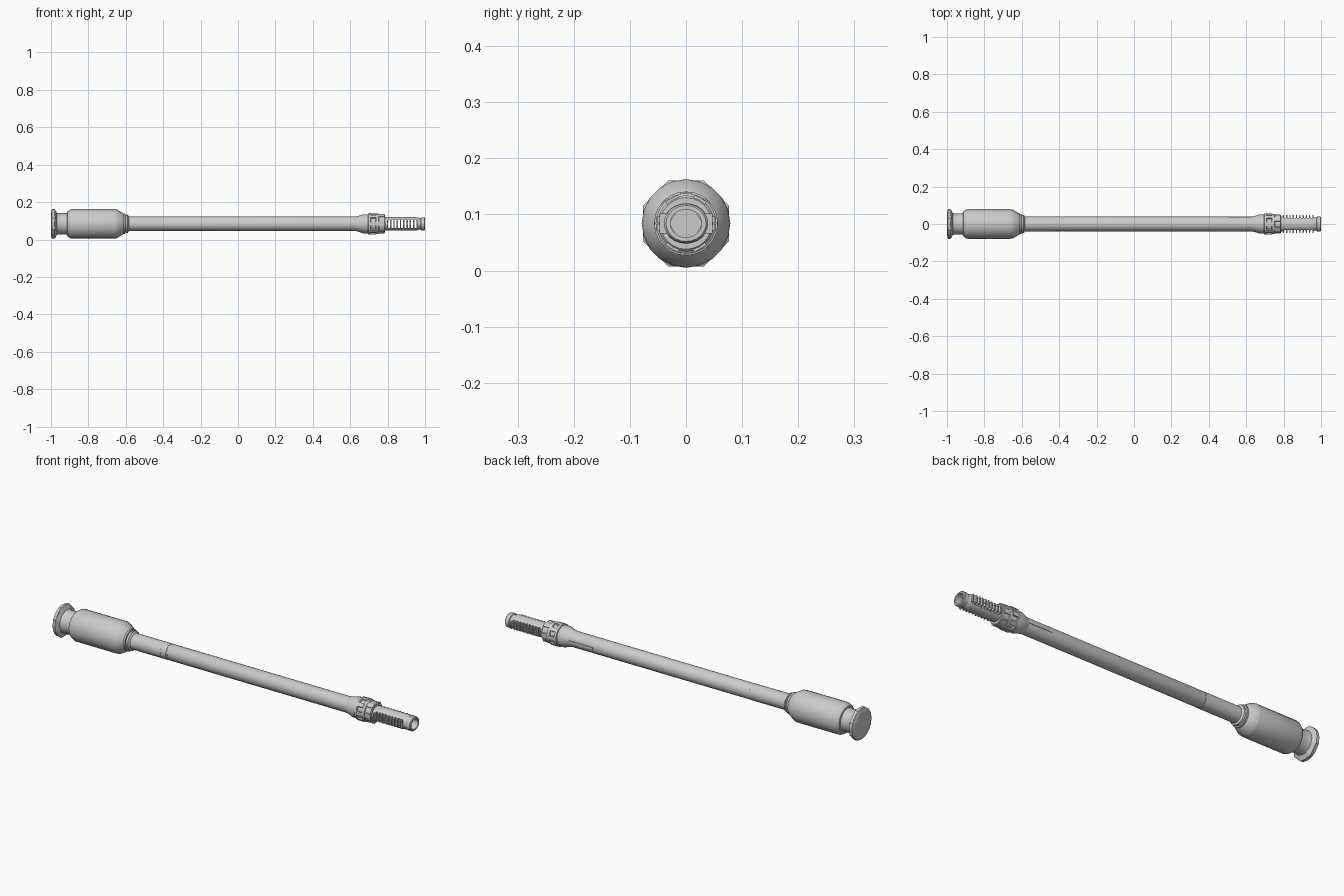
import bpy, bmesh
from math import sin, cos, pi, radians
from mathutils import Matrix, Vector

if "Cube" in bpy.data.objects:
    bpy.data.objects.remove(bpy.data.objects["Cube"])

CZ = 0.084  # height of the long axis


def finish(bm, name, smooth=True):
    bmesh.ops.recalc_face_normals(bm, faces=bm.faces)
    me = bpy.data.meshes.new(name)
    bm.to_mesh(me)
    bm.free()
    ob = bpy.data.objects.new(name, me)
    bpy.context.collection.objects.link(ob)
    ob.location.z = CZ
    if smooth:
        bpy.ops.object.select_all(action='DESELECT')
        bpy.context.view_layer.objects.active = ob
        ob.select_set(True)
        bpy.ops.object.shade_smooth_by_angle(angle=radians(32))
    return ob


def lathe(name, profile, n=24, turn=0.0, smooth=True, loop=False, sy=1.0):
    """Revolve (x, radius) points around the x axis; loop joins last to first."""
    bm = bmesh.new()
    rings = []
    for x, r in profile:
        rings.append([bm.verts.new((x, sy * r * cos(turn + 2 * pi * i / n),
                                    r * sin(turn + 2 * pi * i / n))) for i in range(n)])
    pairs = list(zip(rings, rings[1:]))
    if loop:
        pairs.append((rings[-1], rings[0]))
    for a, b in pairs:
        for i in range(n):
            j = (i + 1) % n
            bm.faces.new((a[i], a[j], b[j], b[i]))
    if not loop:
        bm.faces.new(rings[0])
        bm.faces.new(rings[-1])
    return finish(bm, name, smooth)


def boxes(name, items):
    """items: (centre, size, rotation about x)"""
    bm = bmesh.new()
    for c, s, a in items:
        m = Matrix.Rotation(a, 4, 'X') @ Matrix.Translation(Vector(c)) @ Matrix.Diagonal((*s, 1))
        bmesh.ops.create_cube(bm, size=1, matrix=m)
    return finish(bm, name, False)


# Rear end: faceted flange, waisted neck and large cylinder
lathe("end_flange", [(-1, 0.066), (-0.994, 0.08), (-0.978, 0.083), (-0.968, 0.062)],
      n=8, turn=pi / 8, smooth=False)
lathe("end_rim", [(-0.998, 0.07), (-0.994, 0.079), (-0.98, 0.079), (-0.97, 0.06)], n=20)
lathe("neck", [(-0.985, 0.064), (-0.965, 0.057), (-0.92, 0.057), (-0.9, 0.06)])
lathe("rear_cylinder", [(-0.915, 0.055), (-0.912, 0.066), (-0.9, 0.075), (-0.89, 0.079),
                        (-0.66, 0.079), (-0.648, 0.077), (-0.615, 0.057), (-0.605, 0.045)], n=20)

# Collar between cylinder and tube
lathe("rear_collar", [(-0.625, 0.05), (-0.61, 0.054), (-0.603, 0.054), (-0.602, 0.047),
                      (-0.596, 0.047), (-0.595, 0.05), (-0.59, 0.049), (-0.583, 0.039)])

# Long tube with a seam and little pins
lathe("tube_rear", [(-0.61, 0.0395), (-0.382, 0.0395), (-0.381, 0.038)])
lathe("tube_front", [(-0.383, 0.038), (-0.38, 0.039), (0.65, 0.039)])
boxes("seam_pins", [((x, 0, 0.039), (0.006, 0.006, 0.003), a)
                    for x in (-0.415, -0.375) for a in (pi / 3, pi / 2, 2 * pi / 3)])
boxes("side_strip", [((0.57, 0.0375, 0), (0.14, 0.007, 0.01), 0)])

# Flared front collar with raised lugs
lathe("front_flare", [(0.63, 0.039), (0.65, 0.044), (0.67, 0.051), (0.695, 0.051),
                      (0.697, 0.056), (0.708, 0.057), (0.71, 0.05), (0.735, 0.05),
                      (0.737, 0.054), (0.75, 0.054), (0.753, 0.05), (0.782, 0.05),
                      (0.786, 0.046), (0.786, 0.03)])
boxes("collar_lugs", [((0.722, 0, 0.05), (0.03, 0.02, 0.012), k * pi / 4) for k in range(8)])
boxes("collar_keys", [((0.767, 0, 0.047), (0.034, 0.025, 0.01), pi / 6 + k * pi / 3)
                      for k in range(6)])

# Hollow slotted muzzle
brake = lathe("muzzle_brake", [(0.775, 0.036), (0.945, 0.036), (0.962, 0.034), (0.968, 0.031),
                               (0.975, 0.031), (0.978, 0.035), (0.996, 0.035), (1.0, 0.032),
                               (1.0, 0.025), (0.79, 0.025), (0.775, 0.025)],
              n=24, loop=True, sy=1.12)
slot_x = [0.808 + k * 0.0175 for k in range(9)]
cutter = boxes("slot_cutter", [((x, 0, 0), (0.0105, 0.2, 0.044), 0) for x in slot_x])
cutter.hide_render = True
cutter.hide_set(True)
mod = brake.modifiers.new("slots", 'BOOLEAN')
mod.operation = 'DIFFERENCE'
mod.object = cutter
mod.solver = 'EXACT'

# Fins standing out between the slots on both sides
boxes("muzzle_fins", [((0.79925 + k * 0.0175, s * 0.041, 0), (0.006, 0.013, 0.036), 0)
                      for k in range(10) for s in (-1, 1)])
# Bore floor
lathe("bore_floor", [(0.77, 0.03), (0.792, 0.03)], n=6, smooth=False)
